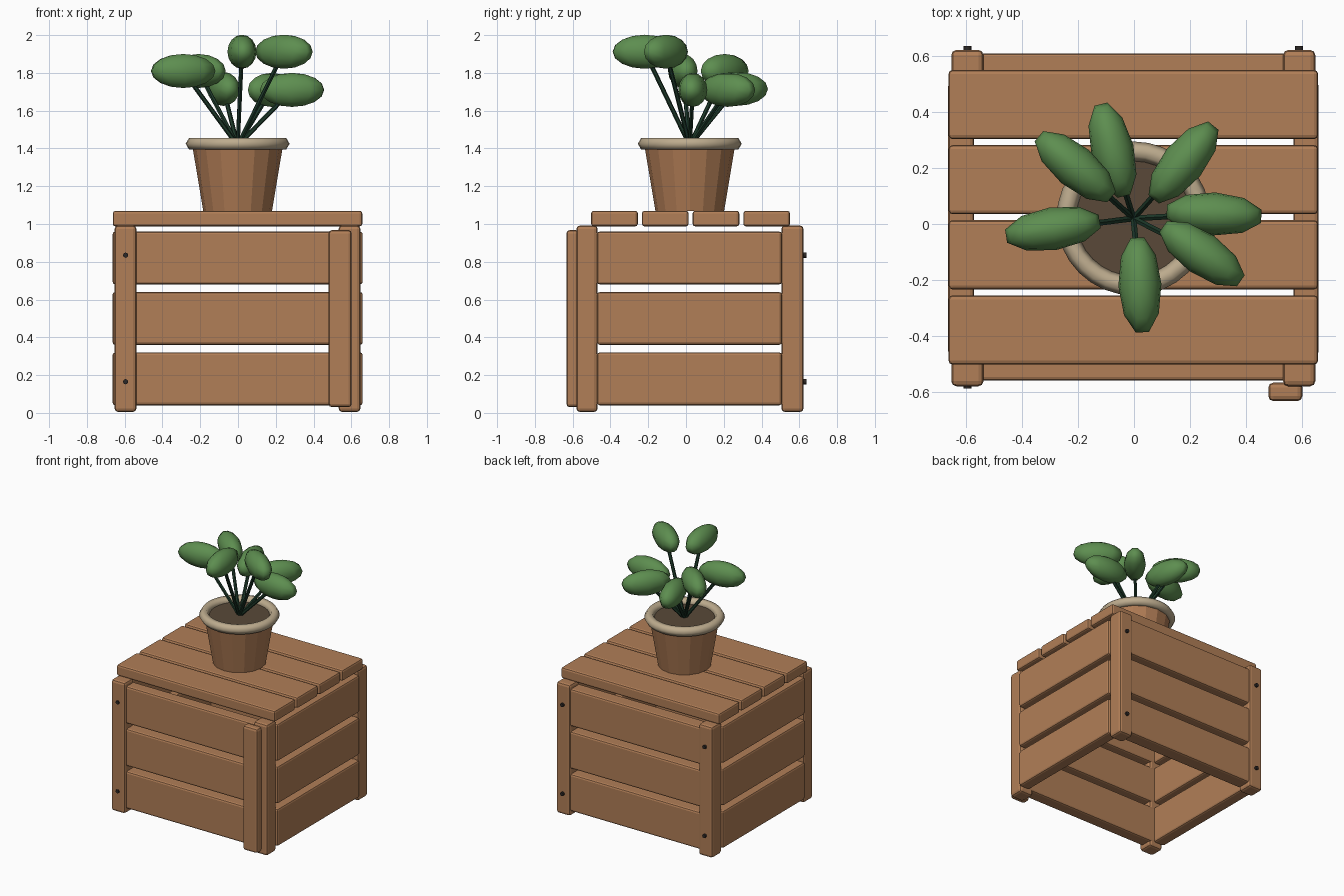
import bpy
import math
from mathutils import Vector

cube = bpy.data.objects.get("Cube")
if cube:
    bpy.data.objects.remove(cube, do_unlink=True)


def material(name, r, g, b):
    m = bpy.data.materials.new(name)
    m.use_nodes = True
    m.diffuse_color = (r, g, b, 1)
    shader = m.node_tree.nodes["Principled BSDF"]
    shader.inputs["Base Color"].default_value = (r, g, b, 1)
    shader.inputs["Roughness"].default_value = 0.8
    return m


WOOD = material("warm wood", 0.44, 0.21, 0.095)
CLAY = material("clay", 0.43, 0.2, 0.09)
RIM = material("pale clay", 0.51, 0.41, 0.27)
SOIL = material("soil", 0.1, 0.066, 0.04)
LEAF = material("leaf green", 0.11, 0.27, 0.08)
STEM = material("stem green", 0.012, 0.04, 0.022)
METAL = material("dark metal", 0.025, 0.02, 0.018)


def finish(name, mat, smooth=None):
    ob = bpy.context.object
    ob.name = name
    ob.data.materials.append(mat)
    if smooth:
        bpy.ops.object.shade_smooth_by_angle(angle=math.radians(smooth))
    return ob


def board(name, xs, ys, zs, bevel=0.014):
    """Rounded plank spanning three (low, high) ranges."""
    spans = (xs, ys, zs)
    bpy.ops.mesh.primitive_cube_add(size=1, location=[(a + b) / 2 for a, b in spans])
    bpy.context.object.scale = [b - a for a, b in spans]
    bpy.ops.object.transform_apply(location=False, rotation=False, scale=True)
    ob = finish(name, WOOD)
    mod = ob.modifiers.new("rounded edges", "BEVEL")
    mod.width = bevel
    mod.segments = 2
    return ob


def rod(name, start, end, radius, mat, sides=8):
    start, end = Vector(start), Vector(end)
    d = end - start
    bpy.ops.mesh.primitive_cylinder_add(vertices=sides, radius=radius, depth=d.length,
                                        location=(start + end) / 2)
    bpy.context.object.rotation_euler = d.to_track_quat("Z", "Y").to_euler()
    return finish(name, mat, 50)


# Corner posts
POST_X = {"right": (-0.653, -0.538), "left": (0.533, 0.648)}
POST_Y = {"front": (-0.58, -0.468), "back": (0.505, 0.622)}
for side, xs in POST_X.items():
    for end, ys in POST_Y.items():
        board(f"{end}_{side}_post", xs, ys, (0.005, 0.992), 0.018)

# Three rows of wall slats
for row in range(3):
    zs = (0.04 + 0.32 * row, 0.32 + 0.32 * row)
    board(f"front_slat_{row}", (-0.65, 0.645), (-0.56, -0.464), zs)
    board(f"back_slat_{row}", (-0.65, 0.645), (0.5, 0.61), zs)
    board(f"right_slat_{row}", (-0.664, -0.572), (-0.47, 0.507), zs)
    board(f"left_slat_{row}", (0.57, 0.66), (-0.47, 0.507), zs)

# Lid slats
for i in range(4):
    y = -0.502 + 0.2685 * i
    board(f"lid_slat_{i}", (-0.663, 0.658), (y, y + 0.247), (0.987, 1.07))

# Loose upright board on the front
board("front_cover_board", (0.48, 0.602), (-0.633, -0.567), (0.03, 0.968), 0.018)

# Bolt heads on the posts
for z in (0.165, 0.835):
    rod("front_bolt", (-0.595, -0.57, z), (-0.595, -0.588, z), 0.014, METAL)
    for x in (-0.595, 0.59):
        rod("back_bolt", (x, 0.61, z), (x, 0.637, z), 0.014, METAL)

# Flower pot
PX, PY = -0.002, 0.02
bpy.ops.mesh.primitive_cone_add(vertices=16, radius1=0.182, radius2=0.24, depth=0.345,
                                location=(PX, PY, 1.2425))
finish("pot_body", CLAY)
bpy.ops.mesh.primitive_torus_add(major_radius=0.24, minor_radius=0.035, major_segments=32,
                                 minor_segments=6, location=(PX, PY, 1.425))
finish("pot_rim", RIM, 70)
bpy.ops.mesh.primitive_cylinder_add(vertices=32, radius=0.225, depth=0.02,
                                    location=(PX, PY, 1.415))
finish("soil", SOIL)

# Leaves: centre x, y, z and heading in degrees
leaves = [
    (0.286, 0.036, 1.71, -3),
    (0.177, 0.22, 1.71, 51),
    (-0.077, 0.264, 1.715, 104),
    (-0.21, 0.205, 1.81, 140),
    (-0.29, -0.017, 1.81, 189),
    (0.021, -0.218, 1.912, 273),
    (0.243, -0.106, 1.912, 325),
]
for i, (x, y, z, heading) in enumerate(leaves):
    bpy.ops.mesh.primitive_uv_sphere_add(segments=10, ring_count=8, radius=1, location=(x, y, z))
    ob = bpy.context.object
    ob.scale = (0.178, 0.077, 0.09)
    ob.rotation_euler.z = math.radians(heading)
    bpy.ops.object.transform_apply(location=False, rotation=False, scale=True)
    finish(f"leaf_{i}", LEAF, 60)
    rod(f"stem_{i}", (PX, PY, 1.415), (x, y, z), 0.012, STEM, 6)
